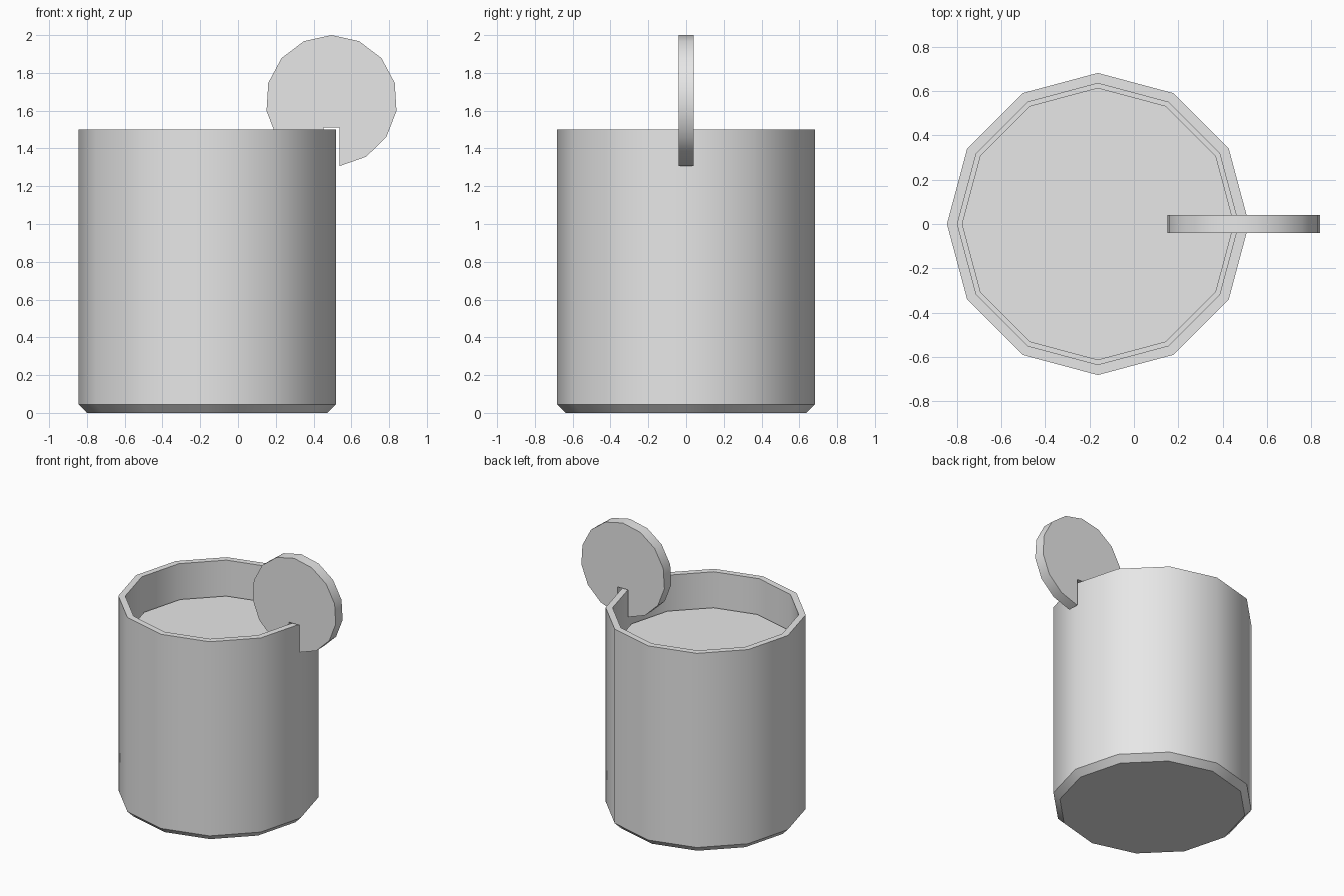
import bpy
import bmesh
from math import sin, cos, pi, radians, asin

if "Cube" in bpy.data.objects:
    bpy.data.objects.remove(bpy.data.objects["Cube"], do_unlink=True)

GREY = (0.8, 0.8, 0.8, 1.0)
grey = bpy.data.materials.new("light grey")
grey.use_nodes = True
grey.diffuse_color = GREY
grey.node_tree.nodes["Principled BSDF"].inputs["Base Color"].default_value = GREY


def finish(name, bm, location):
    """Turn a bmesh into a shaded, coloured object."""
    bmesh.ops.recalc_face_normals(bm, faces=bm.faces[:])
    mesh = bpy.data.meshes.new(name)
    bm.to_mesh(mesh)
    bm.free()
    mesh.materials.append(grey)
    obj = bpy.data.objects.new(name, mesh)
    obj.location = location
    bpy.context.collection.objects.link(obj)
    bpy.ops.object.select_all(action="DESELECT")
    obj.select_set(True)
    bpy.context.view_layer.objects.active = obj
    bpy.ops.object.shade_smooth_by_angle(angle=radians(35))
    return obj


def lathe(name, profile, location, sides=12):
    """Closed solid from (radius, height) rings, capped at both ends."""
    bm = bmesh.new()
    rings = [[bm.verts.new((r * cos(2 * pi * i / sides), r * sin(2 * pi * i / sides), z))
              for i in range(sides)] for r, z in profile]
    for low, high in zip(rings, rings[1:]):
        for i in range(sides):
            j = (i + 1) % sides
            bm.faces.new((low[i], low[j], high[j], high[i]))
    bm.faces.new(rings[0])
    bm.faces.new(rings[-1])
    return finish(name, bm, location)


CENTRE = (-0.163, 0, 0)

# Tumbler: chamfered foot, straight wall, flat rim and hollow inside
lathe("glass", [(0.637, 0), (0.682, 0.045), (0.682, 1.5), (0.635, 1.5), (0.635, 0.05)], CENTRE)

# Drink filling the tumbler, just clear of the wall
lathe("drink", [(0.615, 0.055), (0.615, 1.24)], CENTRE)

# Fruit slice: round disc with a slot that straddles the rim
radius, half_slot, segments, thickness = 0.348, 0.0425, 14, 0.082
slot_top = -0.142
start = asin(half_slot / radius)
step = (2 * pi - 2 * start) / segments
outline = [(radius * sin(start + i * step), -radius * cos(start + i * step))
           for i in range(segments + 1)]
outline += [(-half_slot, slot_top), (half_slot, slot_top)]

bm = bmesh.new()
face = bm.faces.new([bm.verts.new((x, -thickness / 2, z)) for x, z in outline])
extruded = bmesh.ops.extrude_face_region(bm, geom=[face], use_keep_orig=True)
moved = [v for v in extruded["geom"] if isinstance(v, bmesh.types.BMVert)]
bmesh.ops.translate(bm, verts=moved, vec=(0, thickness, 0))
finish("fruit_slice", bm, (0.495, 0, 2 - radius))
